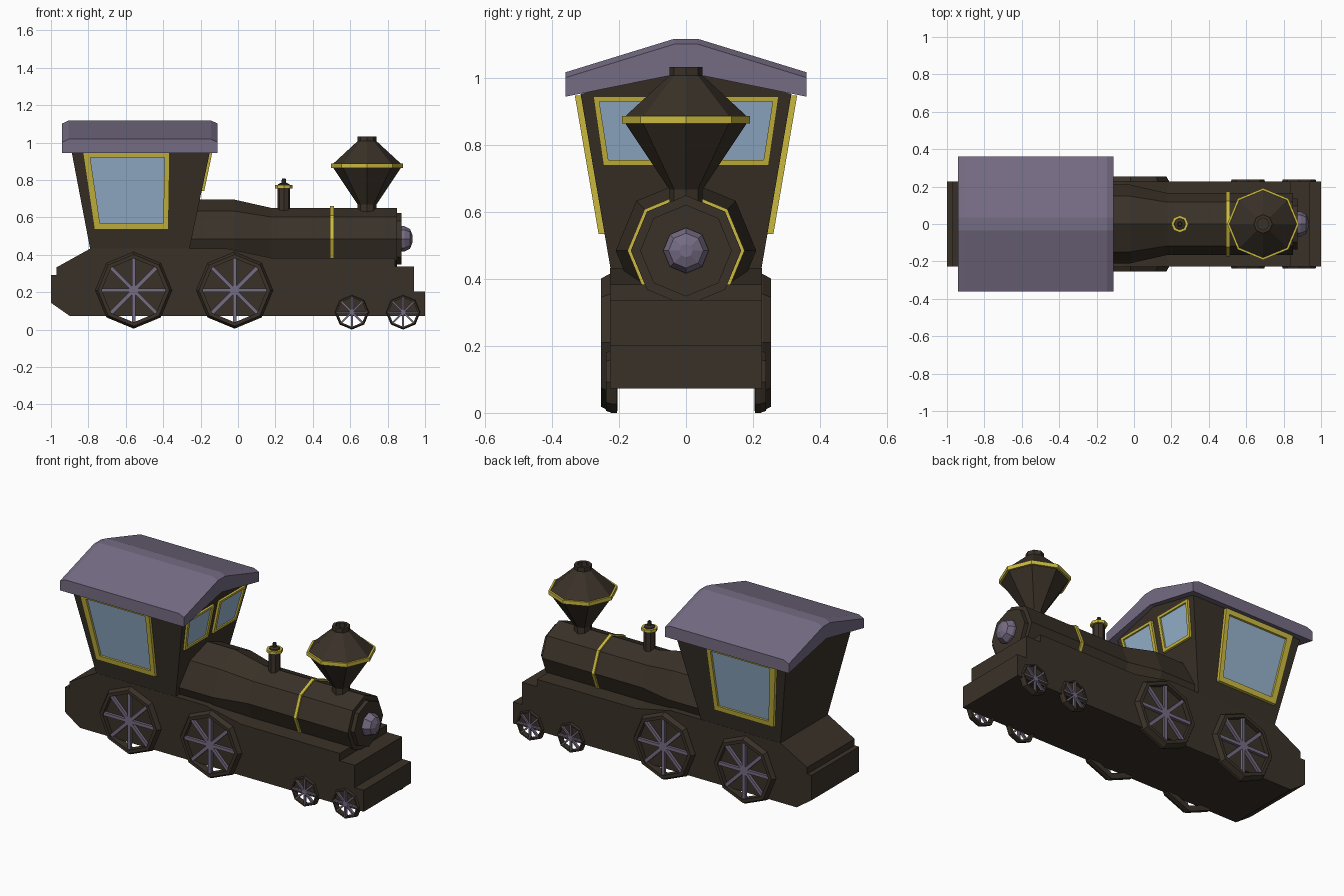
import bpy, math
from mathutils import Vector

if "Cube" in bpy.data.objects:
    bpy.data.objects.remove(bpy.data.objects["Cube"])


def material(name, rgb):
    m = bpy.data.materials.new(name)
    m.diffuse_color = (*rgb, 1)
    m.use_nodes = True
    m.node_tree.nodes["Principled BSDF"].inputs["Base Color"].default_value = m.diffuse_color
    return m


DARK = material("dark brown iron", (0.042, 0.031, 0.021))
PURPLE = material("muted purple", (0.178, 0.148, 0.226))
GOLD = material("brass yellow", (0.60, 0.49, 0.05))
GLASS = material("window blue", (0.31, 0.45, 0.62))


def make(name, verts, faces, mat):
    import bmesh
    me = bpy.data.meshes.new(name)
    me.from_pydata([tuple(v) for v in verts], [], faces)
    bm = bmesh.new()
    bm.from_mesh(me)
    bmesh.ops.recalc_face_normals(bm, faces=bm.faces[:])
    bm.to_mesh(me)
    bm.free()
    me.materials.append(mat)
    ob = bpy.data.objects.new(name, me)
    bpy.context.collection.objects.link(ob)
    return ob


def loft(name, rings, mat, closed=False):
    """Skin equal-sized rings of points; cap the ends or close into a torus."""
    n, k = len(rings[0]), len(rings)
    verts = [p for r in rings for p in r]
    faces = []
    for i in range(k if closed else k - 1):
        a, b = i * n, (i + 1) % k * n
        faces += [(a + j, a + (j + 1) % n, b + (j + 1) % n, b + j) for j in range(n)]
    if not closed:
        faces += [tuple(range(n)), tuple(range((k - 1) * n, k * n))]
    return make(name, verts, faces, mat)


def turned(name, profile, origin, axis, mat, closed=False, n=8):
    """Eight-sided turned part from (radius, distance along axis) pairs."""
    def point(r, h, t):
        c, s = r * math.cos(t), r * math.sin(t)
        return Vector(origin) + Vector({'x': (h, c, s), 'y': (c, h, s), 'z': (c, s, h)}[axis])
    rings = [[point(r, h, 2 * math.pi * j / n) for j in range(n)] for r, h in profile]
    return loft(name, rings, mat, closed)


def window(name, outer, inner, place, depth):
    """Brass frame and glass plate; place(u, z, offset) maps onto the wall."""
    rings = [[place(u, z, d) for u, z in q]
             for q, d in ((outer, 0), (outer, depth), (inner, depth), (inner, 0))]
    loft(name + "_frame", rings, GOLD, closed=True)
    make(name + "_glass", [place(u, z, 0.005) for u, z in inner], [(0, 1, 2, 3)], GLASS)


# Chassis: one side profile extruded across the width
side = [(-0.90, 0.085), (-1, 0.155), (-1, 0.305), (-0.97, 0.305), (-0.97, 0.345),
        (-0.79, 0.445), (-0.06, 0.445), (0.18, 0.395), (0.84, 0.395), (0.84, 0.35),
        (0.94, 0.35), (0.94, 0.215), (1, 0.215), (1, 0.085)]
loft("chassis", [[(x, y, z) for x, z in side] for y in (-0.227, 0.227)], DARK)

# Boiler with flared firebox end, front door, lamp and brass band
turned("boiler", [(0.21, -0.30), (0.21, -0.02), (0.165, 0.18), (0.165, 0.85)],
       (0, 0, 0.497), 'x', DARK)
turned("smokebox_door", [(0.137, 0.84), (0.137, 0.875)], (0, 0, 0.497), 'x', DARK)
turned("headlamp", [(0.068, 0.87), (0.068, 0.89), (0.052, 0.92), (0.02, 0.933)],
       (0, 0, 0.497), 'x', PURPLE)
turned("boiler_band", [(0.16, 0.493), (0.175, 0.493), (0.175, 0.512), (0.16, 0.512)],
       (0, 0, 0.497), 'x', GOLD, closed=True)

# Chimney
turned("chimney", [(0.05, 0.62), (0.05, 0.68), (0.18, 0.875), (0.18, 0.9), (0.05, 1.02),
                   (0.05, 1.045), (0.032, 1.045), (0.032, 1.01)], (0.69, 0, 0), 'z', DARK)
turned("chimney_band", [(0.175, 0.877), (0.192, 0.877), (0.192, 0.9), (0.175, 0.9)],
       (0.69, 0, 0), 'z', GOLD, closed=True)

# Whistle
turned("whistle", [(0.034, 0.63), (0.034, 0.775), (0.03, 0.79), (0.013, 0.797), (0.01, 0.82)],
       (0.245, 0, 0), 'z', DARK)
turned("whistle_band", [(0.03, 0.767), (0.046, 0.767), (0.046, 0.784), (0.03, 0.784)],
       (0.245, 0, 0), 'z', GOLD, closed=True)

# Cab: walls lean outwards, top follows the roof
base, top = (-0.79, -0.26, 0.225, 0.44), (-0.89, -0.15, 0.315, 0.965)


def cab_section(back):
    xb, xt = base[back], top[back]
    return [(xb, -base[2], base[3]), (xb, base[2], base[3]), (xt, top[2], top[3]),
            (xt + (0.015 if back else -0.015), 0, 1.045), (xt, -top[2], top[3])]


loft("cab", [cab_section(0), cab_section(1)], DARK)

# Roof: gabled section, ends slightly lowered on top
def roof_section(x, drop):
    pts = [(0.36, 0.957), (0.36, 1.03 - drop), (0.035, 1.13 - drop)]
    right = [(x, y, z) for y, z in pts]
    left = [(x, -y, z) for y, z in reversed(pts)]
    return right + left + [(x, 0, 1.03)]


loft("roof", [roof_section(-0.94, 0.016), roof_section(-0.905, 0),
              roof_section(-0.145, 0), roof_section(-0.11, 0.016)], PURPLE)

# Side windows and paired front windows
for s, label in ((-1, "near"), (1, "far")):
    window(label + "_side_window",
           [(-0.83, 0.96), (-0.365, 0.96), (-0.372, 0.547), (-0.768, 0.547)],
           [(-0.79, 0.932), (-0.392, 0.932), (-0.4, 0.578), (-0.738, 0.578)],
           lambda u, z, d: (u, s * (0.225 + (z - 0.44) * 0.1714 + d), z), 0.018)
    window(label + "_front_window",
           [(0.025, 0.957), (0.277, 0.957), (0.247, 0.752), (0.025, 0.752)],
           [(0.045, 0.943), (0.259, 0.943), (0.232, 0.768), (0.045, 0.768)],
           lambda u, z, d: (-0.26 + (z - 0.44) * 0.2095 + d, s * u, z), 0.014)


# Wheels: octagonal rim, four crossing spokes
def wheel(name, x, z, r, y0, y1, s, rim, w):
    inner = r - rim
    mid = (y0 + y1) / 2
    step = r - rim * 0.4
    turned(name + "_rim", [(inner, s * y0), (r, s * y0), (r, s * mid), (step, s * y1),
                           (inner, s * y1)], (x, 0, z), 'y', DARK, closed=True)
    ys = s * (mid + 0.008)
    for i in range(4):
        t = i * math.pi / 4
        d = Vector((math.cos(t), 0, math.sin(t)))
        p = Vector((-d.z, 0, d.x)) * w / 2
        q = Vector((0, 0.008, 0))
        c = Vector((x, ys, z))
        loft(f"{name}_spoke_{i}", [[c + d * e + p + q, c + d * e - p + q,
                                    c + d * e - p - q, c + d * e + p - q]
                                   for e in (-inner - 0.004, inner + 0.004)], PURPLE)


for s, label in ((-1, "near"), (1, "far")):
    for i, x in enumerate((-0.558, -0.018)):
        wheel(f"{label}_drive_wheel_{i}", x, 0.222, 0.205, 0.205, 0.254, s, 0.034, 0.02)
    for i, x in enumerate((0.609, 0.883)):
        wheel(f"{label}_small_wheel_{i}", x, 0.105, 0.093, 0.206, 0.239, s, 0.015, 0.01)

# Rest exactly on the ground plane
bpy.context.view_layer.update()
low = min(v.co.z for o in bpy.data.objects for v in o.data.vertices)
for o in bpy.data.objects:
    o.location.z -= low
